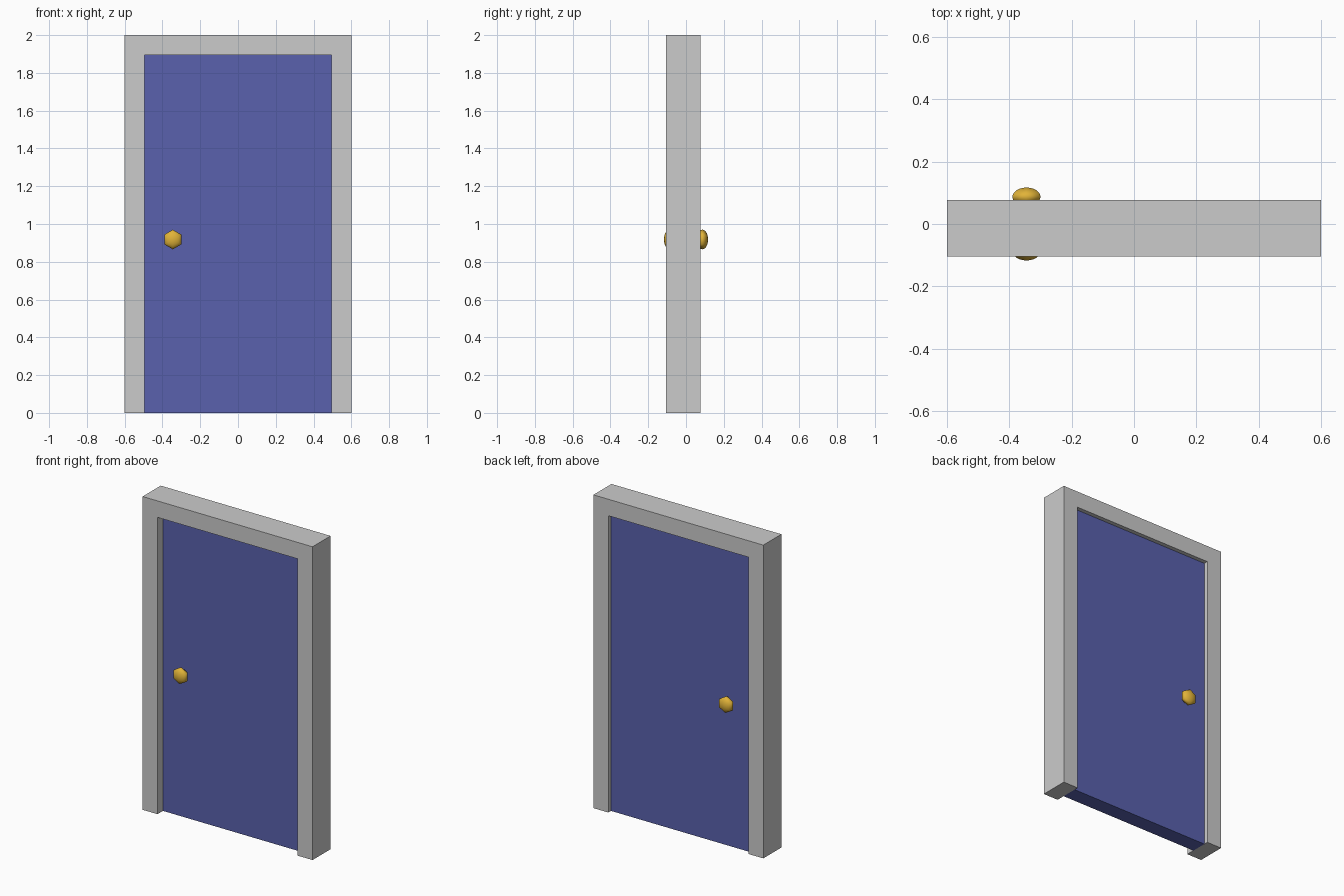
import bpy, bmesh
from math import sin, cos, pi

if "Cube" in bpy.data.objects:
    bpy.data.objects.remove(bpy.data.objects["Cube"])


def material(name, color):
    m = bpy.data.materials.new(name)
    m.diffuse_color = color
    m.use_nodes = True
    m.node_tree.nodes["Principled BSDF"].inputs["Base Color"].default_value = m.diffuse_color
    return m


def add_object(name, bm, mat=None):
    bmesh.ops.recalc_face_normals(bm, faces=bm.faces)
    mesh = bpy.data.meshes.new(name)
    bm.to_mesh(mesh)
    bm.free()
    obj = bpy.data.objects.new(name, mesh)
    bpy.context.collection.objects.link(obj)
    if mat:
        mesh.materials.append(mat)
    return obj


def extruded(name, outline, y0, y1, mat=None):
    """Extrude an x/z outline from y0 to y1."""
    bm = bmesh.new()
    face = bm.faces.new([bm.verts.new((x, y0, z)) for x, z in outline])
    ext = bmesh.ops.extrude_face_region(bm, geom=[face])["geom"]
    verts = [v for v in ext if isinstance(v, bmesh.types.BMVert)]
    bmesh.ops.translate(bm, verts=verts, vec=(0, y1 - y0, 0))
    return add_object(name, bm, mat)


def knob(name, side, mat):
    """Six-sided knob turned around the y axis; side is -1 front, +1 back."""
    cx, cz, sides = -0.345, 0.918, 6
    profile = [(0.02, 0.045), (0.02, 0.06)]
    for i in range(2, 12):
        a = -pi / 2 + pi * i / 12
        profile.append((0.052 * cos(a), 0.087 + 0.03 * sin(a)))
    bm = bmesh.new()
    rings = []
    for r, y in profile:
        rings.append([bm.verts.new((cx + r * sin(2 * pi * k / sides), side * y,
                                    cz + r * cos(2 * pi * k / sides)))
                      for k in range(sides)])
    for a, b in zip(rings, rings[1:]):
        for k in range(sides):
            n = (k + 1) % sides
            bm.faces.new((a[k], a[n], b[n], b[k]))
    # Rounded tip and hidden stem end
    tip = bm.verts.new((cx, side * 0.117, cz))
    for k in range(sides):
        bm.faces.new((rings[-1][k], rings[-1][(k + 1) % sides], tip))
    bm.faces.new(rings[0])
    for f in bm.faces:
        f.smooth = True
    return add_object(name, bm, mat)


blue = material("door_blue", (0.1, 0.12, 0.42, 1))
gold = material("knob_gold", (0.75, 0.45, 0.04, 1))

# Frame: two jambs and a lintel in one piece
W, H, w, h = 0.6, 2.0, 0.495, 1.895
extruded("door_frame", [(-W, 0), (-W, H), (W, H), (W, 0),
                        (w, 0), (w, h), (-w, h), (-w, 0)], -0.105, 0.077)

# Door panel filling the opening
extruded("door_panel", [(-w, 0), (-w, h), (w, h), (w, 0)], -0.05, 0.05, blue)

# Knobs on both faces
for label, side in (("front_knob", -1), ("back_knob", 1)):
    knob(label, side, gold)
